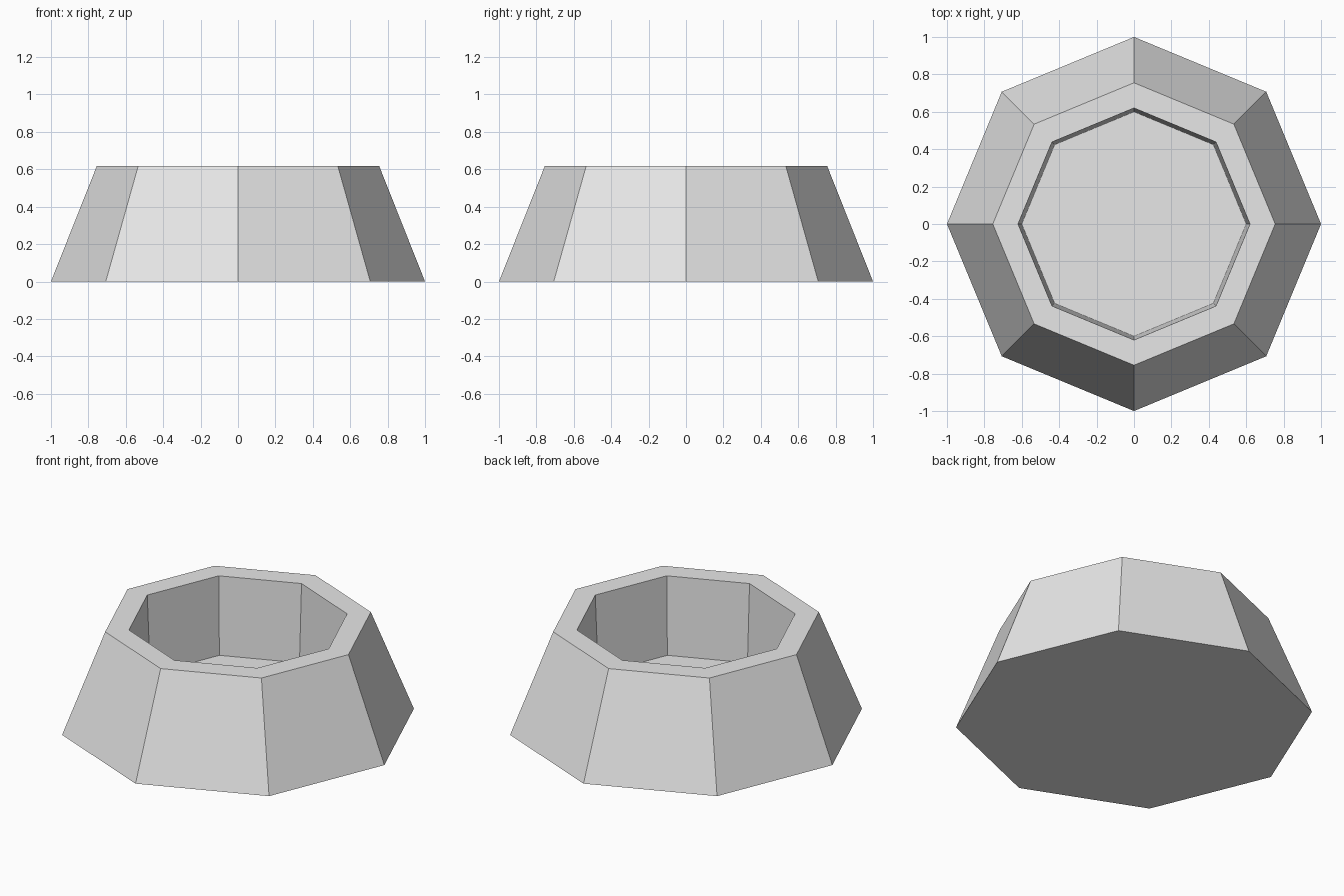
import bpy
import bmesh
from math import cos, sin, tau

cube = bpy.data.objects.get("Cube")
if cube:
    bpy.data.objects.remove(cube, do_unlink=True)

SIDES = 8
# Radius and height of each ring: foot, outer rim, inner rim, floor
PROFILE = [(1.0, 0.0), (0.755, 0.617), (0.62, 0.617), (0.6, 0.135)]

# Plain grey for the whole part
grey = bpy.data.materials.new("light_grey")
grey.use_nodes = True
grey.diffuse_color = (0.8, 0.8, 0.8, 1)
grey.node_tree.nodes["Principled BSDF"].inputs["Base Color"].default_value = (0.8, 0.8, 0.8, 1)


def ring(bm, radius, z):
    angles = [tau * i / SIDES for i in range(SIDES)]
    return [bm.verts.new((radius * cos(a), radius * sin(a), z)) for a in angles]


# Octagonal bowl: closed base, sloping wall, flat rim, recessed floor
bm = bmesh.new()
rings = [ring(bm, r, z) for r, z in PROFILE]
for low, high in zip(rings, rings[1:]):
    for i in range(SIDES):
        j = (i + 1) % SIDES
        bm.faces.new((low[i], low[j], high[j], high[i]))
bm.faces.new(rings[0][::-1])
bm.faces.new(rings[-1])
bmesh.ops.recalc_face_normals(bm, faces=bm.faces)

mesh = bpy.data.meshes.new("octagonal_bowl")
bm.to_mesh(mesh)
bm.free()
mesh.materials.append(grey)
bowl = bpy.data.objects.new("octagonal_bowl", mesh)
bpy.context.collection.objects.link(bowl)
